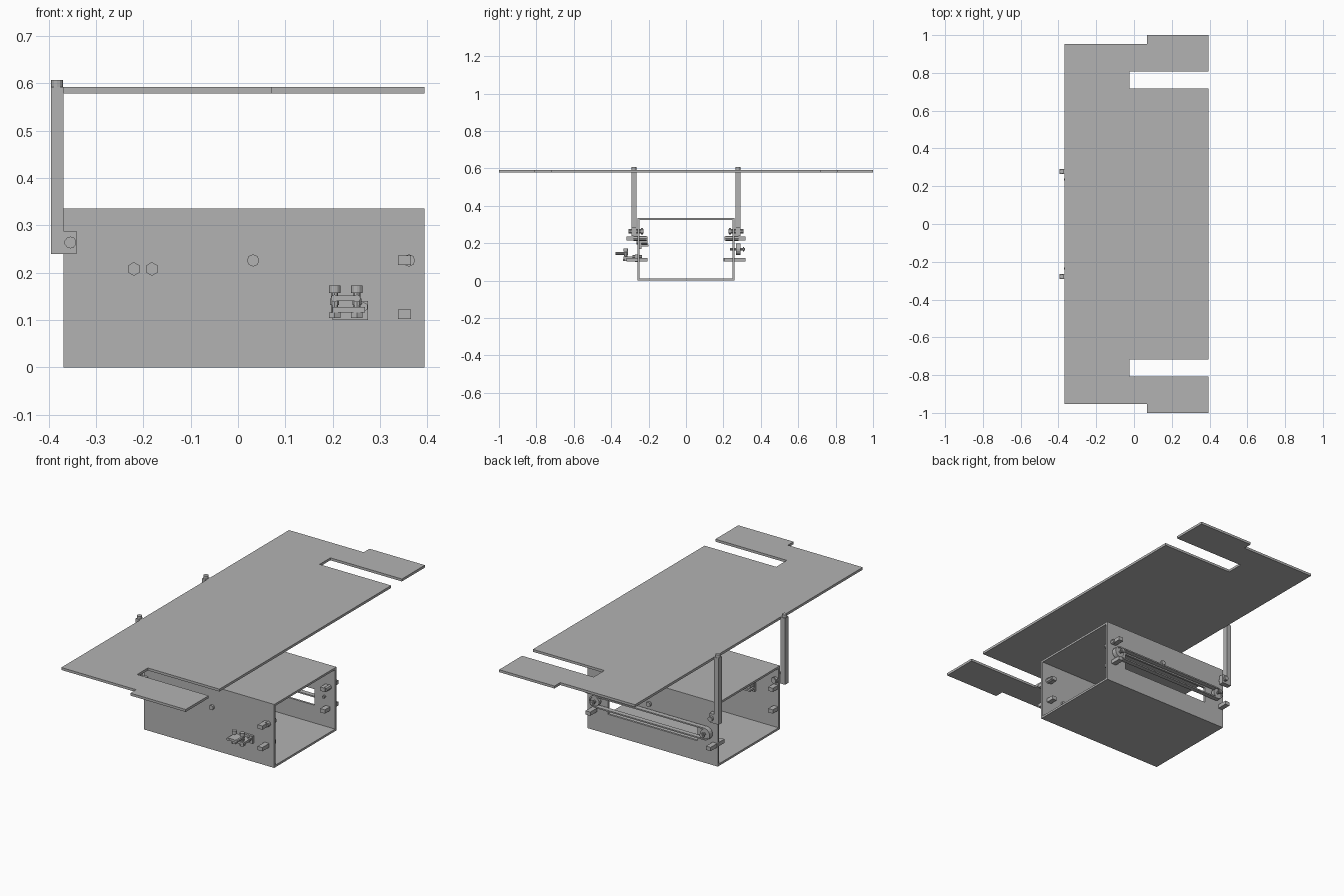
import bpy, bmesh, math
from mathutils import Matrix

cube = bpy.data.objects.get("Cube")
if cube:
    bpy.data.objects.remove(cube, do_unlink=True)

grey = bpy.data.materials.new("plain_grey")
grey.use_nodes = True
GREY = (0.45, 0.45, 0.45, 1)
grey.diffuse_color = GREY
grey.node_tree.nodes["Principled BSDF"].inputs["Base Color"].default_value = GREY


def finish(name, bm):
    bmesh.ops.recalc_face_normals(bm, faces=bm.faces)
    mesh = bpy.data.meshes.new(name)
    bm.to_mesh(mesh)
    bm.free()
    mesh.materials.append(grey)
    obj = bpy.data.objects.new(name, mesh)
    bpy.context.scene.collection.objects.link(obj)
    return obj


def box(name, x, y, z):
    bm = bmesh.new()
    bmesh.ops.create_cube(bm, size=1)
    for v in bm.verts:
        v.co = [(a + b) / 2 + c * (b - a) for c, (a, b) in zip(v.co, (x, y, z))]
    return finish(name, bm)


def rod(name, axis, at, span, radius, sides=6):
    """Cylinder along y or z; at holds the two other coordinates."""
    bm = bmesh.new()
    mid, depth = (span[0] + span[1]) / 2, abs(span[1] - span[0])
    if axis == "Z":
        m = Matrix.Translation((at[0], at[1], mid))
    else:
        m = Matrix.Translation((at[0], mid, at[1])) @ Matrix.Rotation(math.pi / 2, 4, "X")
    bmesh.ops.create_cone(bm, cap_ends=True, segments=sides, radius1=radius,
                          radius2=radius, depth=depth, matrix=m)
    return finish(name, bm)


def slab(name, loops, span, axis="Y"):
    """Extrude an outline, with optional holes, along y or z."""
    bm = bmesh.new()
    edges = []
    for loop in loops:
        vs = [bm.verts.new((a, span[0], b) if axis == "Y" else (a, b, span[0]))
              for a, b in loop]
        edges += [bm.edges.new((vs[i - 1], vs[i])) for i in range(len(vs))]
    bmesh.ops.triangle_fill(bm, edges=edges, use_beauty=True)
    ext = bmesh.ops.extrude_face_region(bm, geom=bm.faces[:])
    for v in ext["geom"]:
        if isinstance(v, bmesh.types.BMVert):
            v.co["XYZ".index(axis)] = span[1]
    return finish(name, bm)


def rect(x0, x1, z0, z1):
    return [(x0, z0), (x1, z0), (x1, z1), (x0, z1)]


def stadium(x0, x1, z, r, n=10):
    pts = []
    for cx, start in ((x1, -math.pi / 2), (x0, math.pi / 2)):
        for i in range(n + 1):
            a = start + math.pi * i / n
            pts.append((cx + r * math.cos(a), z + r * math.sin(a)))
    return pts


X0, X1, W, H, T = -0.368, 0.394, 0.26, 0.336, 0.011

# Open-ended housing
box("housing_floor", (X0, X1), (-W, W), (0, T))
box("housing_roof", (X0, X1), (-W, W), (H - T, H))
box("front_wall", (X0, X1), (-W, -W + T), (T, H - T))
slab("back_wall", [rect(X0, X1, T, H - T), rect(-0.25, 0.275, 0.105, 0.19)],
     (W - T, W))

# Notched table top
half = [(0.07, 0.952), (0.07, 1.0), (X1, 1.0), (X1, 0.808), (-0.025, 0.808),
        (-0.025, 0.718), (X1, 0.718)]
outline = [(X0, 0.952)] + half + [(x, -y) for x, y in reversed(half)] + [(X0, -0.952)]
slab("table_top", [outline], (0.579, 0.592), "Z")

# Parts repeated on both sides
for side, s in (("front", -1), ("back", 1)):
    post = [(-0.395, 0.24), (-0.341, 0.24), (-0.341, 0.288), (-0.368, 0.288),
            (-0.368, 0.592), (-0.395, 0.592)]
    slab(side + "_post", [post], (s * 0.264, s * 0.291))
    rod(side + "_post_cap", "Z", (-0.382, s * 0.278), (0.592, 0.607), 0.0125, 12)
    rod(side + "_post_bolt", "Y", (-0.354, 0.264), (s * 0.227, s * 0.307), 0.0125, 10)
    rod(side + "_post_nut", "Y", (-0.354, 0.264), (s * 0.23, s * 0.24), 0.018)
    rod(side + "_wall_bolt", "Y", (0.032, 0.226), (s * 0.235, s * 0.272), 0.013, 8)
    rod(side + "_end_bolt", "Y", (0.361, 0.226), (s * 0.21, s * 0.28), 0.013, 8)
    for z in (0.112, 0.226):
        box(side + "_stop_block", (0.338, 0.365), (s * 0.205, s * 0.318),
            (z - 0.01, z + 0.01))

# Stops near the post end
for z in (0.112, 0.226):
    box("inner_stop", (-0.365, -0.338), (-0.25, -0.205), (z - 0.01, z + 0.01))
box("outer_stop", (-0.365, -0.338), (0.2, 0.315), (0.102, 0.122))

# Belt loop and pulleys on the back wall
BZ, B0, B1 = 0.168, -0.31, 0.333
slab("belt", [stadium(B0, B1, BZ, 0.032), stadium(B0, B1, BZ, 0.025)], (0.266, 0.291))
for x in (B0, B1):
    rod("pulley", "Y", (x, BZ), (0.268, 0.287), 0.0245, 20)
    rod("pulley_shaft", "Y", (x, BZ), (0.235, 0.315), 0.007, 10)
    rod("pulley_shaft_head", "Y", (x, BZ), (0.305, 0.311), 0.013, 10)

# Paired hex bolts inside the front wall
for x in (-0.22, -0.182):
    rod("hex_bolt", "Y", (x, 0.208), (-0.265, -0.205), 0.0145)
box("hex_bolt_plate", (-0.235, -0.167), (-0.249, -0.237), (0.17, 0.225))
box("hex_bolt_tab", (-0.235, -0.167), (-0.237, -0.2), (0.184, 0.194))

# Clamp bracket on the front wall
box("clamp_base", (0.2, 0.275), (-0.272, -0.26), (0.1, 0.14))
box("clamp_shelf", (0.2, 0.268), (-0.335, -0.272), (0.116, 0.128))
box("clamp_arm", (0.21, 0.25), (-0.375, -0.31), (0.14, 0.152))
for x in (0.204, 0.251):
    rod("clamp_bolt", "Z", (x, -0.322), (0.105, 0.165), 0.008, 10)
    rod("clamp_bolt_head", "Z", (x, -0.322), (0.157, 0.173), 0.012, 12)
    rod("clamp_nut", "Z", (x, -0.322), (0.104, 0.116), 0.014)
    rod("clamp_collar", "Z", (x, -0.322), (0.132, 0.146), 0.01, 10)
    rod("clamp_pin", "Y", (x, 0.146), (-0.378, -0.31), 0.008, 8)
rod("clamp_wall_bolt", "Y", (0.265, 0.128), (-0.285, -0.235), 0.01)
